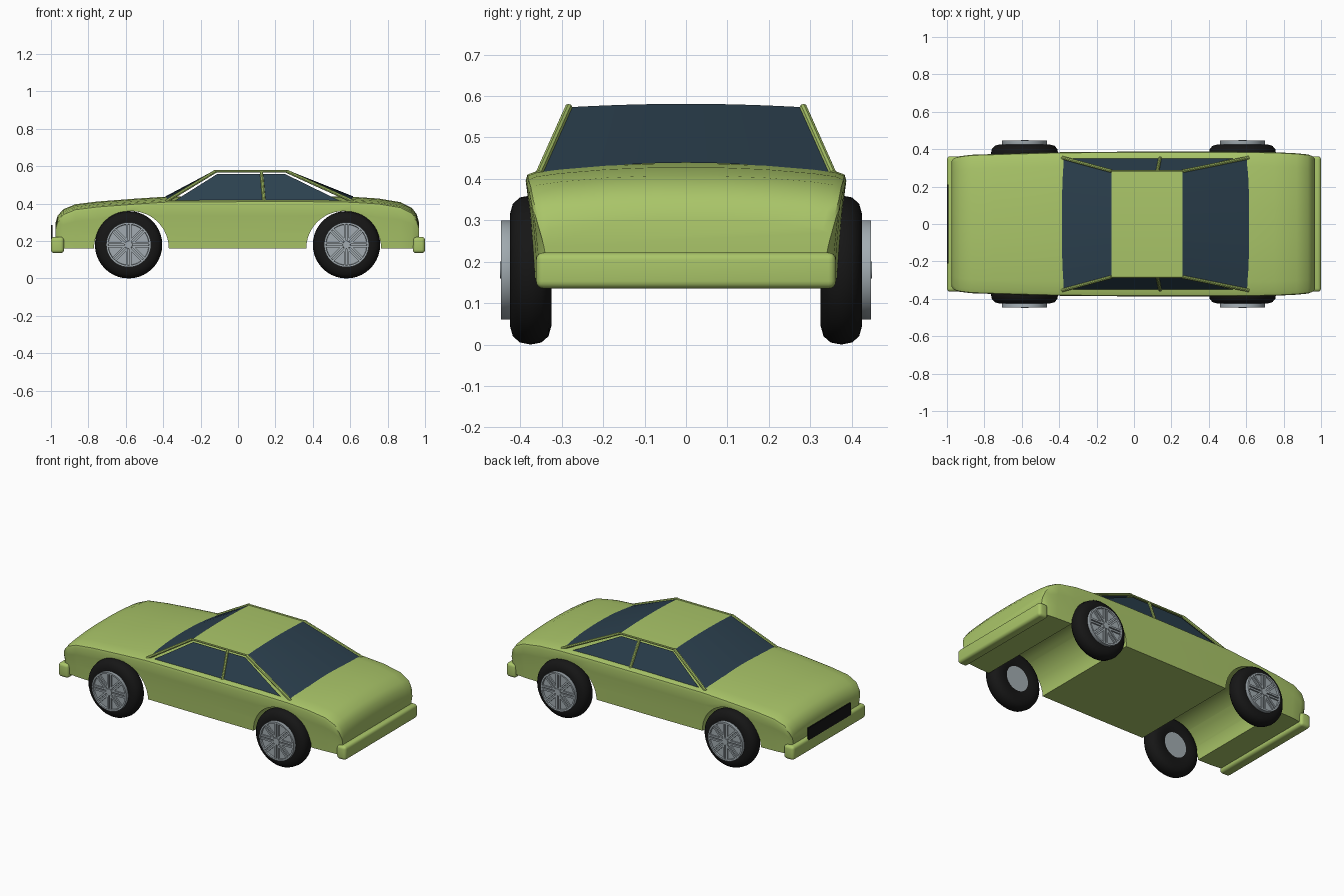
import bpy, bmesh, math
from mathutils import Matrix, Vector

cube = bpy.data.objects.get("Cube")
if cube:
    bpy.data.objects.remove(cube, do_unlink=True)


def material(name, rgb):
    m = bpy.data.materials.new(name)
    m.use_nodes = True
    m.diffuse_color = (*rgb, 1)
    m.node_tree.nodes["Principled BSDF"].inputs["Base Color"].default_value = (*rgb, 1)
    return m


GREEN = material("green_paint", (0.40, 0.56, 0.14))
GLASS = material("dark_blue_glass", (0.025, 0.052, 0.078))
RUBBER = material("black_rubber", (0.008, 0.008, 0.008))
METAL = material("wheel_grey", (0.36, 0.41, 0.44))


def finish(bm, name, mat, angle=35, normals=True):
    """Turn a bmesh into a smooth-shaded object."""
    if normals:
        bmesh.ops.recalc_face_normals(bm, faces=bm.faces)
    mesh = bpy.data.meshes.new(name)
    bm.to_mesh(mesh)
    bm.free()
    mesh.materials.append(mat)
    ob = bpy.data.objects.new(name, mesh)
    bpy.context.collection.objects.link(ob)
    smooth(ob, angle)
    return ob


def smooth(ob, angle):
    bpy.ops.object.select_all(action='DESELECT')
    ob.select_set(True)
    bpy.context.view_layer.objects.active = ob
    bpy.ops.object.shade_smooth_by_angle(angle=math.radians(angle))


def box(name, mat, lo, hi, bevel=0.0):
    lo, hi = Vector(lo), Vector(hi)
    bm = bmesh.new()
    bmesh.ops.create_cube(bm, size=1, matrix=Matrix.Translation((lo + hi) / 2)
                          @ Matrix.Diagonal((*(hi - lo), 1)))
    if bevel:
        bmesh.ops.bevel(bm, geom=bm.edges[:], offset=bevel, segments=4,
                        profile=0.5, affect='EDGES')
    return finish(bm, name, mat)


def bar(name, a, b, radius):
    """Thin round bar between two points."""
    a, b = Vector(a), Vector(b)
    rot = (b - a).to_track_quat('Z', 'Y').to_matrix().to_4x4()
    bm = bmesh.new()
    bmesh.ops.create_cone(bm, cap_ends=True, segments=8, radius1=radius, radius2=radius,
                          depth=(b - a).length, matrix=Matrix.Translation((a + b) / 2) @ rot)
    return finish(bm, name, GREEN)


def lathe(name, mat, profile, centre, side):
    """Spin a (y, radius) profile about the wheel axle."""
    bm = bmesh.new()
    vs = [bm.verts.new((0, y * side, r)) for y, r in profile]
    es = [bm.edges.new(p) for p in zip(vs, vs[1:])]
    bmesh.ops.spin(bm, geom=vs + es, cent=(0, 0, 0), axis=(0, 1, 0),
                   angle=math.tau, steps=40)
    bmesh.ops.remove_doubles(bm, verts=bm.verts, dist=0.0001)
    bmesh.ops.translate(bm, verts=bm.verts, vec=centre)
    return finish(bm, name, mat)


# Body shell: cross-sections (x, half width, crown height) lofted end to end
FLOOR = 0.16
SECTIONS = [(-0.975, 0.335, 0.30), (-0.965, 0.35, 0.335), (-0.935, 0.362, 0.37),
            (-0.87, 0.37, 0.397), (-0.75, 0.374, 0.412), (-0.55, 0.38, 0.427),
            (-0.38, 0.384, 0.438), (0, 0.387, 0.44), (0.4, 0.387, 0.44),
            (0.61, 0.386, 0.437), (0.75, 0.384, 0.428), (0.87, 0.378, 0.408),
            (0.93, 0.372, 0.377), (0.955, 0.362, 0.345), (0.968, 0.35, 0.30)]
SIDE = [(0.95, 0), (0.962, 0.35), (0.98, 0.7), (1, 0.94), (0.99, 1)]
CROWN = [(0.94, 0.25), (0.8, 0.5), (0.5, 0.83), (0.2, 0.98)]

bm = bmesh.new()
rings = []
for x, w, top in SECTIONS:
    edge = top - 0.03
    half = [(w * f, FLOOR + (edge - FLOOR) * h) for f, h in SIDE]
    half += [(w * f, edge + 0.03 * h) for f, h in CROWN]
    outline = half + [(-y, z) for y, z in reversed(half)]
    rings.append([bm.verts.new((x, y, z)) for y, z in outline])
n = len(rings[0])
for r0, r1 in zip(rings, rings[1:]):
    for i in range(n):
        j = (i + 1) % n
        bm.faces.new((r0[i], r0[j], r1[j], r1[i]))
bm.faces.new(rings[0])
bm.faces.new(rings[-1])
body = finish(bm, "body_shell", GREEN)

# Wheel arches cut right across the body
for x in (-0.57, 0.565):
    bm = bmesh.new()
    bmesh.ops.create_cone(bm, cap_ends=True, segments=48, radius1=0.2, radius2=0.2, depth=1.2,
                          matrix=Matrix.Translation((x, 0, 0.16)) @ Matrix.Rotation(math.pi / 2, 4, 'X'))
    cutter = finish(bm, "arch_cutter", GREEN)
    cutter.hide_render = True
    mod = body.modifiers.new("arch", 'BOOLEAN')
    mod.operation, mod.object, mod.solver = 'DIFFERENCE', cutter, 'EXACT'
    bpy.context.view_layer.objects.active = body
    bpy.ops.object.modifier_apply(modifier=mod.name)
    bpy.data.objects.remove(cutter, do_unlink=True)
smooth(body, 35)

# Bumpers and grille
box("front_bumper", GREEN, (-1, -0.362, 0.135), (-0.93, 0.362, 0.222), 0.018)
box("rear_bumper", GREEN, (0.935, -0.362, 0.135), (1, 0.362, 0.222), 0.018)
box("grille", RUBBER, (-1, -0.21, 0.208), (-0.992, 0.21, 0.285))


# Cabin panels, each crowned across the width
def panel(name, mat, a, b):
    """Sheet between two cross lines (x, half width, edge z, crown)."""
    bm = bmesh.new()
    rows = []
    for x, w, z, crown in (a, b):
        ts = [i / 6 - 1 for i in range(13)]
        rows.append([bm.verts.new((x, w * t, z + crown * (1 - t * t))) for t in ts])
    for i in range(12):
        bm.faces.new((rows[0][i], rows[1][i], rows[1][i + 1], rows[0][i + 1]))
    return finish(bm, name, mat, normals=False)


FRONT_BASE, FRONT_TOP = (-0.385, 0.352, 0.412, 0.028), (-0.12, 0.28, 0.573, 0.008)
REAR_TOP, REAR_BASE = (0.26, 0.28, 0.573, 0.008), (0.615, 0.352, 0.412, 0.027)
panel("windscreen", GLASS, FRONT_BASE, FRONT_TOP)
panel("roof", GREEN, FRONT_TOP, REAR_TOP)
panel("rear_window", GLASS, REAR_TOP, REAR_BASE)

# Side windows and pillars
for side, label in ((1, "left"), (-1, "right")):
    bm = bmesh.new()
    corners = [(-0.355, 0.357, 0.405), (0.565, 0.357, 0.405), (0.25, 0.286, 0.559), (-0.11, 0.286, 0.559)]
    bm.faces.new([bm.verts.new((x, y * side, z)) for x, y, z in corners][::side])
    finish(bm, label + "_side_window", GLASS, normals=False)
    pts = [(x, (w + 0.003) * side, z) for x, w, z, c in (FRONT_BASE, FRONT_TOP, REAR_TOP, REAR_BASE)]
    bar(label + "_front_pillar", pts[0], pts[1], 0.009)
    bar(label + "_roof_rail", pts[1], pts[2], 0.006)
    bar(label + "_rear_pillar", pts[2], pts[3], 0.009)
    bar(label + "_door_pillar", (0.14, 0.357 * side, 0.405), (0.125, 0.282 * side, 0.572), 0.009)

# Wheels: round tyre, grey rim and spokes
half_tyre = [(0.042, 0.078), (0.05, 0.105), (0.05, 0.135), (0.043, 0.16), (0.026, 0.175), (0, 0.18)]
TYRE = [(-y, r) for y, r in half_tyre] + half_tyre[-2::-1]
RIM = [(-0.04, 0), (-0.04, 0.08), (0.045, 0.12), (0.072, 0.12), (0.072, 0.11),
       (0.062, 0.108), (0.062, 0.022), (0.074, 0.02), (0.074, 0)]
for x, end in ((-0.585, "front"), (0.58, "rear")):
    for side, label in ((1, "left"), (-1, "right")):
        name = f"{end}_{label}_"
        centre = Vector((x, 0.375 * side, 0.18))
        lathe(name + "tyre", RUBBER, TYRE, centre, side)
        lathe(name + "rim", METAL, RIM, centre, side)
        bm = bmesh.new()
        for k in range(8):
            spin = Matrix.Rotation(k * math.tau / 8, 4, 'Y')
            for offset in (-0.009, 0.009):
                bmesh.ops.create_cube(bm, size=1, matrix=Matrix.Translation(centre) @ spin
                                      @ Matrix.Translation((offset, 0.066 * side, 0.063))
                                      @ Matrix.Diagonal((0.011, 0.01, 0.094, 1)))
        finish(bm, name + "spokes", METAL)
